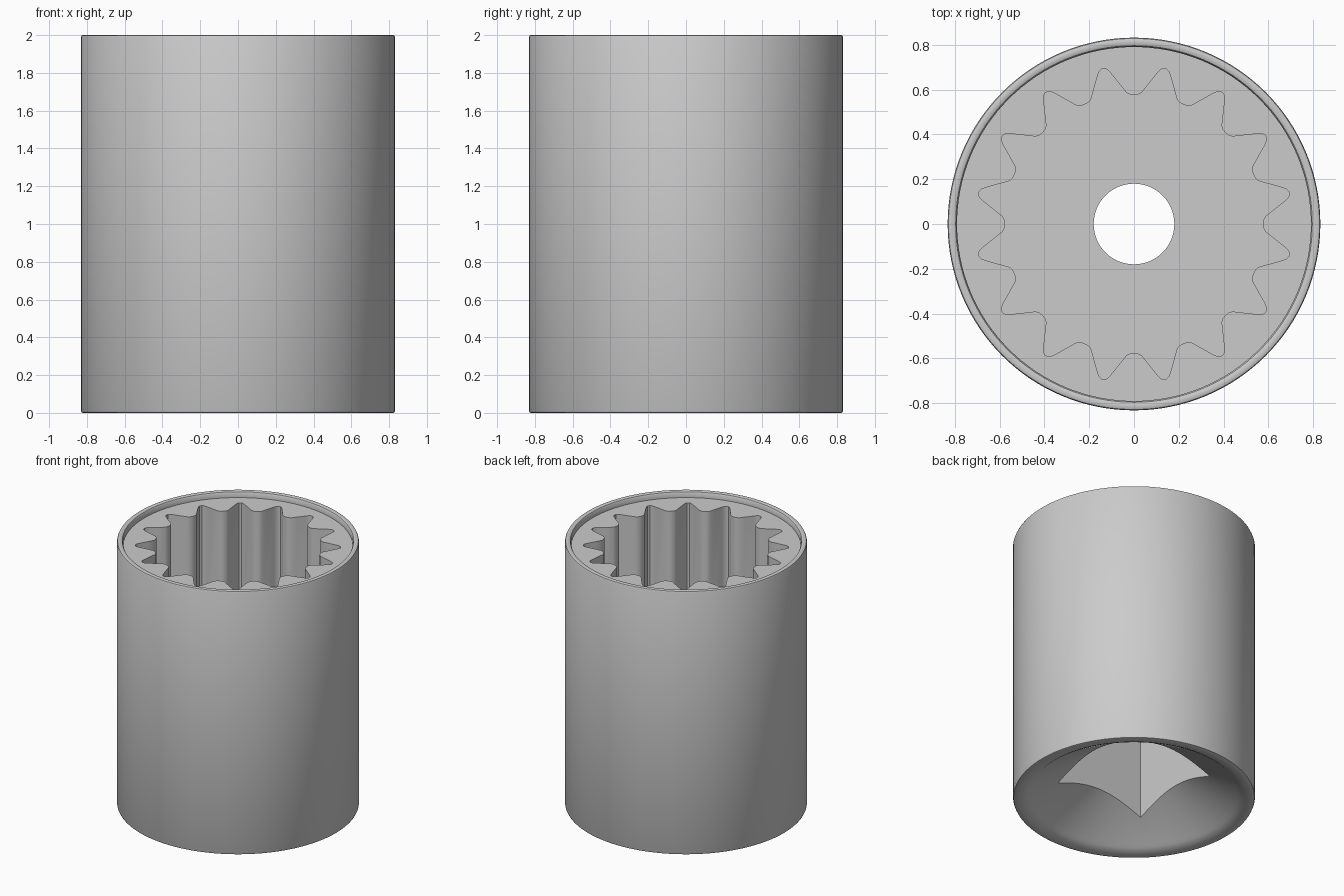
import bpy, bmesh
from math import sin, cos, tan, pi, radians

if "Cube" in bpy.data.objects:
    bpy.data.objects.remove(bpy.data.objects["Cube"])


def make_object(name, bm):
    bmesh.ops.recalc_face_normals(bm, faces=bm.faces)
    mesh = bpy.data.meshes.new(name)
    bm.to_mesh(mesh)
    bm.free()
    ob = bpy.data.objects.new(name, mesh)
    bpy.context.collection.objects.link(ob)
    return ob


def lathe(name, profile, steps=128):
    bm = bmesh.new()
    vs = [bm.verts.new((r, 0, z)) for r, z in profile]
    es = [bm.edges.new(p) for p in zip(vs, vs[1:])]
    bmesh.ops.spin(bm, geom=vs + es, cent=(0, 0, 0), axis=(0, 0, 1),
                   angle=2 * pi, steps=steps)
    bmesh.ops.remove_doubles(bm, verts=bm.verts, dist=1e-4)
    return make_object(name, bm)


def prism(name, points, z0, z1):
    bm = bmesh.new()
    face = bm.faces.new([bm.verts.new((x, y, z0)) for x, y in points])
    out = bmesh.ops.extrude_face_region(bm, geom=[face])
    for v in out["geom"]:
        if isinstance(v, bmesh.types.BMVert):
            v.co.z = z1
    return make_object(name, bm)


def polar(r, deg):
    return r * cos(radians(deg)), r * sin(radians(deg))


# Outer body: recessed top face inside a thin rim, conical dish underneath
apex = 0.04 + 0.706 * tan(radians(30))
body = lathe("socket_body", [
    (0, apex), (0.706, 0.04), (0.725, 0.024), (0.755, 0.009), (0.79, 0),
    (0.82, 0), (0.828, 0.003), (0.832, 0.012),
    (0.832, 1.988), (0.828, 1.997), (0.82, 2), (0.805, 2), (0.796, 1.996),
    (0.79, 1.985), (0.79, 1.955), (0, 1.955)])

# Sixteen-point spline opening from the top
tooth = [(0, .577), (1.8, .579), (3.4, .588), (8.8, .683), (9.7, .699),
         (10.6, .706), (11.9, .706), (12.8, .699), (13.7, .683),
         (19.1, .588), (20.7, .579)]
spline = [polar(r, 22.5 * k + a) for k in range(16) for a, r in tooth]

# Square drive opening from below and the round passage between the two
h = 0.37
cutters = [
    prism("spline_cutter", spline, 1.05, 2.2),
    prism("drive_cutter", [(-h, -h), (h, -h), (h, h), (-h, h)], -0.2, 0.9),
    prism("passage_cutter", [polar(0.18, 5.625 * k) for k in range(64)], 0.7, 1.3),
]
bpy.context.view_layer.objects.active = body
body.select_set(True)
for cutter in cutters:
    mod = body.modifiers.new("cut", "BOOLEAN")
    mod.operation = "DIFFERENCE"
    mod.solver = "EXACT"
    mod.object = cutter
    bpy.ops.object.modifier_apply(modifier=mod.name)
    bpy.data.objects.remove(cutter)

bpy.ops.object.shade_smooth_by_angle(angle=radians(32))
